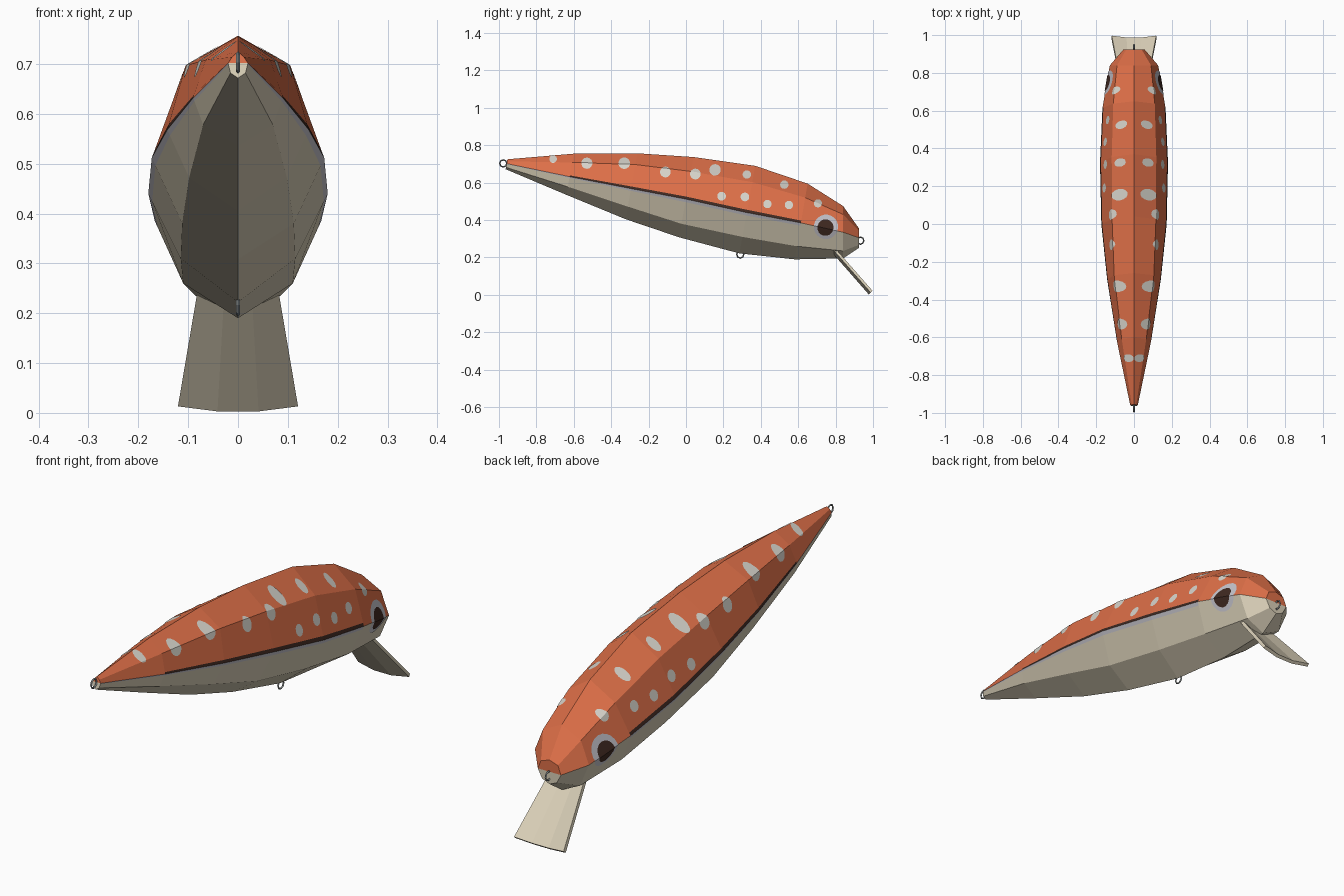
import bpy, bmesh, math
from mathutils import Vector

if "Cube" in bpy.data.objects:
    bpy.data.objects.remove(bpy.data.objects["Cube"])


def material(name, rgb):
    m = bpy.data.materials.new(name)
    m.diffuse_color = (*rgb, 1)
    m.use_nodes = True
    m.node_tree.nodes["Principled BSDF"].inputs["Base Color"].default_value = m.diffuse_color
    return m


ORANGE = material("orange back", (0.73, 0.16, 0.065))
CREAM = material("cream belly", (0.70, 0.63, 0.48))
DARK = material("dark brown", (0.05, 0.022, 0.015))
SILVER = material("silver lilac", (0.56, 0.55, 0.60))
PALE = material("pale spots", (0.68, 0.66, 0.60))
METAL = material("grey metal", (0.26, 0.28, 0.28))


def finish(name, bm, mats):
    bmesh.ops.recalc_face_normals(bm, faces=bm.faces)
    me = bpy.data.meshes.new(name)
    bm.to_mesh(me)
    bm.free()
    for m in mats:
        me.materials.append(m)
    ob = bpy.data.objects.new(name, me)
    bpy.context.collection.objects.link(ob)
    return ob


# Body stations: y, tilt, top z, shoulder (x, z), side (x, z), lower (x, z), bottom z
STATIONS = [
    (-0.955, 0.18, 0.725, (0.012, 0.714), (0.020, 0.702), (0.015, 0.682), 0.672),
    (-0.60, 0.18, 0.755, (0.065, 0.708), (0.090, 0.632), (0.070, 0.578), 0.535),
    (-0.26, 0.18, 0.757, (0.105, 0.697), (0.142, 0.568), (0.098, 0.472), 0.405),
    (0.04, 0.18, 0.737, (0.116, 0.660), (0.173, 0.512), (0.112, 0.380), 0.308),
    (0.37, 0.18, 0.690, (0.118, 0.603), (0.180, 0.440), (0.115, 0.310), 0.222),
    (0.65, 0.17, 0.595, (0.110, 0.520), (0.167, 0.385), (0.110, 0.260), 0.190),
    (0.84, 0.00, 0.475, (0.090, 0.430), (0.128, 0.335), (0.085, 0.235), 0.195),
    (0.925, 0.00, 0.355, (0.040, 0.342), (0.055, 0.305), (0.035, 0.267), 0.252),
]


def half_profile(y, tilt, zt, sh, side, low, zb):
    sh, side, low = Vector(sh), Vector(side), Vector(low)
    pts = [Vector((0, zt)), sh, side.lerp(sh, 0.09), side,
           side.lerp(low, 0.12), low, Vector((0, zb))]
    return [Vector((p.x, y - tilt * (zt - p.y), p.y)) for p in pts]


# Body: lofted rings, coloured by strip
bm = bmesh.new()
rings = []
for st in STATIONS:
    half = [bm.verts.new(p) for p in half_profile(*st)]
    other = [half[0]] + [bm.verts.new((-v.co.x, v.co.y, v.co.z)) for v in half[1:-1]] + [half[-1]]
    rings.append((half, other))


def strip_colour(k, ring):
    if k == 2:
        return 2 if 1 <= ring <= 4 else 0
    if k == 3:
        return 3 if ring <= 4 else 1
    return 0 if k < 2 else 1


for i in range(len(rings) - 1):
    for side in (0, 1):
        a, b = rings[i][side], rings[i + 1][side]
        for k in range(6):
            bm.faces.new((a[k], a[k + 1], b[k + 1], b[k])).material_index = strip_colour(k, i)
for i in (0, len(rings) - 1):                       # end caps
    a, b = rings[i]
    for k in range(6):
        quad = list(dict.fromkeys((a[k], a[k + 1], b[k + 1], b[k])))
        bm.faces.new(quad).material_index = 0 if k < 3 else 1
body = finish("lure_body", bm, [ORANGE, CREAM, DARK, SILVER])


def painted_discs(name, discs, mat, lift, sides=14):
    """Cut round patches out of copies of the body skin, lift them slightly, mirror them."""
    out = bpy.data.meshes.new("patch_tmp")
    total = bmesh.new()
    for y, z, r in discs:
        p = bmesh.new()
        p.from_mesh(body.data)
        cuts = [(Vector((0.0005, 0, 0)), Vector((-1, 0, 0)))]
        for k in range(sides):
            a = math.tau * k / sides
            n = Vector((0, math.cos(a), math.sin(a)))
            cuts.append((Vector((0, y, z)) + n * r, n))
        for co, n in cuts:
            bmesh.ops.bisect_plane(p, geom=p.verts[:] + p.edges[:] + p.faces[:], dist=1e-6,
                                   plane_co=co, plane_no=n, clear_outer=True)
        p.normal_update()
        for v in p.verts:
            v.co += v.normal * lift
        for f in p.faces:
            f.material_index = 0
        p.to_mesh(out)
        p.free()
        total.from_mesh(out)
    dup = bmesh.ops.duplicate(total, geom=total.verts[:] + total.edges[:] + total.faces[:])["geom"]
    for v in dup:
        if isinstance(v, bmesh.types.BMVert):
            v.co.x *= -1
    bmesh.ops.reverse_faces(total, faces=[f for f in dup if isinstance(f, bmesh.types.BMFace)])
    me = bpy.data.meshes.new(name)
    total.to_mesh(me)
    total.free()
    bpy.data.meshes.remove(out)
    me.materials.append(mat)
    bpy.context.collection.objects.link(bpy.data.objects.new(name, me))


# Spots and eyes
SPOTS = [(-0.71, 0.725, 0.020), (-0.53, 0.703, 0.029), (-0.33, 0.703, 0.030),
         (-0.11, 0.656, 0.028), (0.05, 0.645, 0.028), (0.155, 0.667, 0.030),
         (0.325, 0.642, 0.022), (0.525, 0.588, 0.022), (0.705, 0.488, 0.021),
         (0.19, 0.527, 0.023), (0.315, 0.523, 0.023), (0.435, 0.485, 0.022),
         (0.55, 0.480, 0.022)]
painted_discs("back_spots", SPOTS, PALE, 0.002)
painted_discs("eye_ring", [(0.748, 0.364, 0.064)], SILVER, 0.002, 20)
painted_discs("eye_pupil", [(0.745, 0.360, 0.042)], DARK, 0.004, 16)

# Diving lip: flared plate with raised outer edges
bm = bmesh.new()
rows = []
for y, z, w in ((0.765, 0.255, 0.077), (0.982, 0.0075, 0.119)):
    rows.append([bm.verts.new((u * w, y + c, z + c))
                 for u, c in ((-1, 0.010), (-0.34, 0), (0.34, 0), (1, 0.010))])
for k in range(3):
    bm.faces.new((rows[0][k], rows[0][k + 1], rows[1][k + 1], rows[1][k]))
lip = finish("diving_lip", bm, [CREAM])
mod = lip.modifiers.new("thickness", 'SOLIDIFY')
mod.thickness = 0.014
mod.offset = 0

# Wire eyelets at tail, nose and belly
for name, y, z in (("tail_eyelet", -0.977, 0.703), ("nose_eyelet", 0.932, 0.290),
                   ("belly_eyelet", 0.29, 0.216)):
    bpy.ops.mesh.primitive_torus_add(major_segments=8, minor_segments=4, major_radius=0.019,
                                     minor_radius=0.004, location=(0, y, z),
                                     rotation=(0, math.pi / 2, 0))
    ring = bpy.context.object
    ring.name = name
    ring.data.materials.append(METAL)
    ring.data.polygons.foreach_set("use_smooth", [False] * len(ring.data.polygons))
